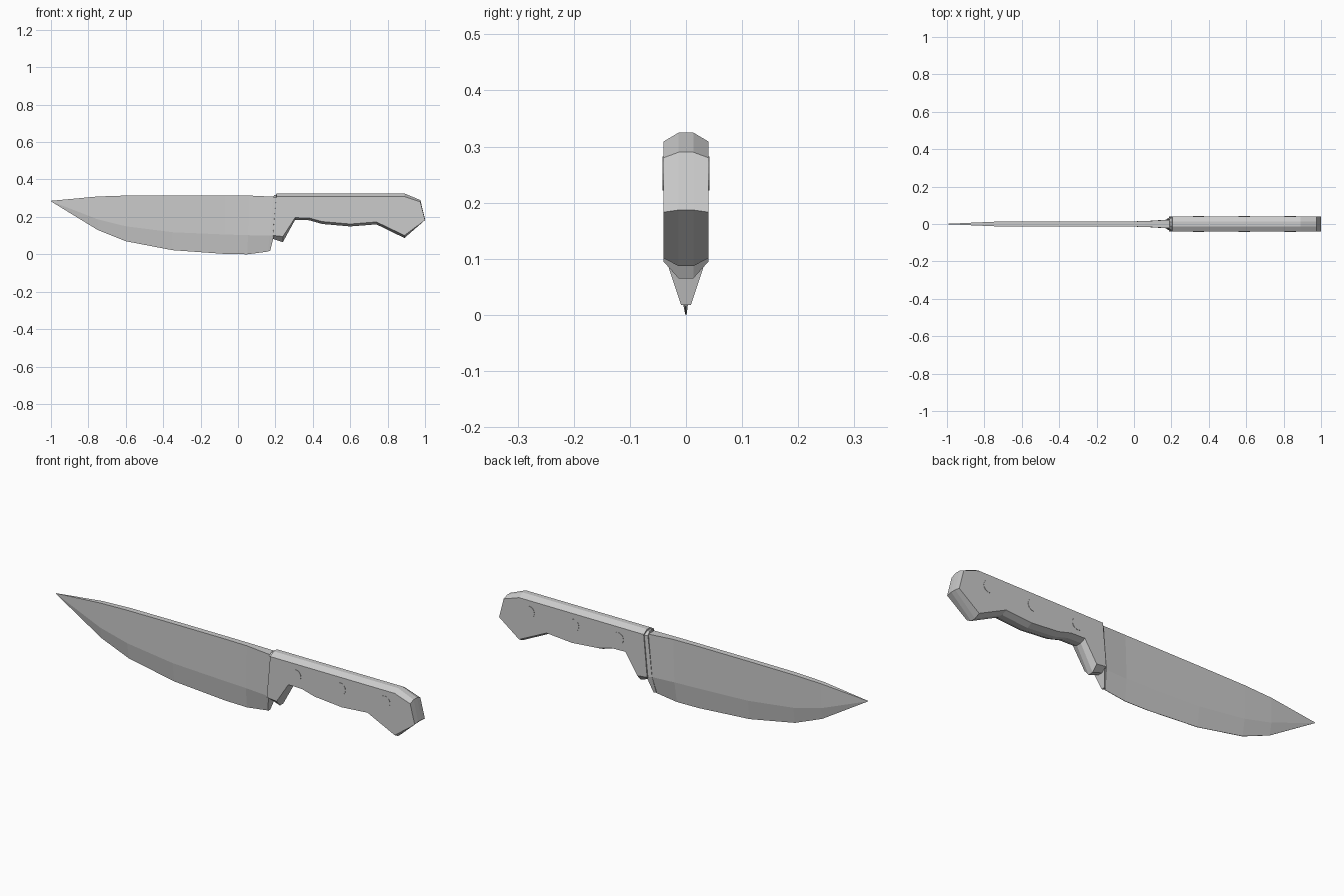
import bpy, bmesh, math
from mathutils import Matrix


def loft(name, rings):
    """Skin a list of equal-sized closed rings and cap both ends."""
    bm = bmesh.new()
    vs = [[bm.verts.new(p) for p in ring] for ring in rings]
    n = len(rings[0])
    for a, b in zip(vs, vs[1:]):
        for i in range(n):
            j = (i + 1) % n
            bm.faces.new((a[i], a[j], b[j], b[i]))
    bm.faces.new(vs[0])
    bm.faces.new(vs[-1])
    bmesh.ops.remove_doubles(bm, verts=bm.verts, dist=1e-5)
    bmesh.ops.recalc_face_normals(bm, faces=bm.faces)
    me = bpy.data.meshes.new(name)
    bm.to_mesh(me)
    bm.free()
    ob = bpy.data.objects.new(name, me)
    bpy.context.collection.objects.link(ob)
    return ob


# Blade: x at edge, x at spine, edge z, bevel z, spine z, half thickness
stations = [
    (-1.0, -1.0, 0.283, 0.284, 0.286, 0.001),
    (-0.75, -0.75, 0.13, 0.187, 0.309, 0.012),
    (-0.60, -0.60, 0.07, 0.15, 0.314, 0.014),
    (-0.35, -0.35, 0.022, 0.118, 0.315, 0.014),
    (-0.07, -0.07, 0.002, 0.106, 0.315, 0.014),
    (0.05, 0.06, 0.0, 0.102, 0.314, 0.015),
    (0.163, 0.192, 0.015, 0.10, 0.308, 0.023),
]
rings = []
for xe, xs, e, b, s, h in stations:
    xb = xe + (xs - xe) * (b - e) / (s - e)
    rings.append([(xe, -0.001, e), (xb, -h, b), (xs, -h, s),
                  (xs, h, s), (xb, h, b), (xe, 0.001, e)])
loft("blade", rings)

# Bolster: z, front x, back x, front half width, back half width
bolster = [(0.018, 0.160, 0.172, 0.004, 0.009),
           (0.10, 0.170, 0.192, 0.024, 0.036),
           (0.303, 0.190, 0.210, 0.028, 0.038),
           (0.318, 0.192, 0.210, 0.010, 0.013)]
loft("bolster", [[(x0, -w0, z), (x1, -w1, z), (x1, w1, z), (x0, w0, z)]
                 for z, x0, x1, w0, w1 in bolster])

# Handle: outline x, z and the height shift where it meets the side faces
outline = [(0.205, 0.325, -0.016), (0.89, 0.325, -0.016), (0.975, 0.29, -0.01),
           (1.0, 0.187, -0.004), (0.89, 0.087, 0.014), (0.74, 0.16, 0.013),
           (0.60, 0.149, 0.013), (0.45, 0.162, 0.013), (0.38, 0.182, 0.012),
           (0.305, 0.184, 0.012), (0.24, 0.065, 0.03), (0.186, 0.083, 0.018)]
loft("handle", [[(x, y, z + d * k) for x, z, d in outline]
                for y, k in ((-0.04, 1), (-0.013, 0), (0.013, 0), (0.04, 1))])

# Rivets: shallow studs through the handle
for i, x in enumerate((0.345, 0.59, 0.835)):
    bpy.ops.mesh.primitive_cylinder_add(vertices=16, radius=0.03, depth=0.083,
                                        location=(x, 0, 0.252),
                                        rotation=(math.pi / 2, 0, 0))
    bpy.context.object.name = f"rivet_{i + 1}"
